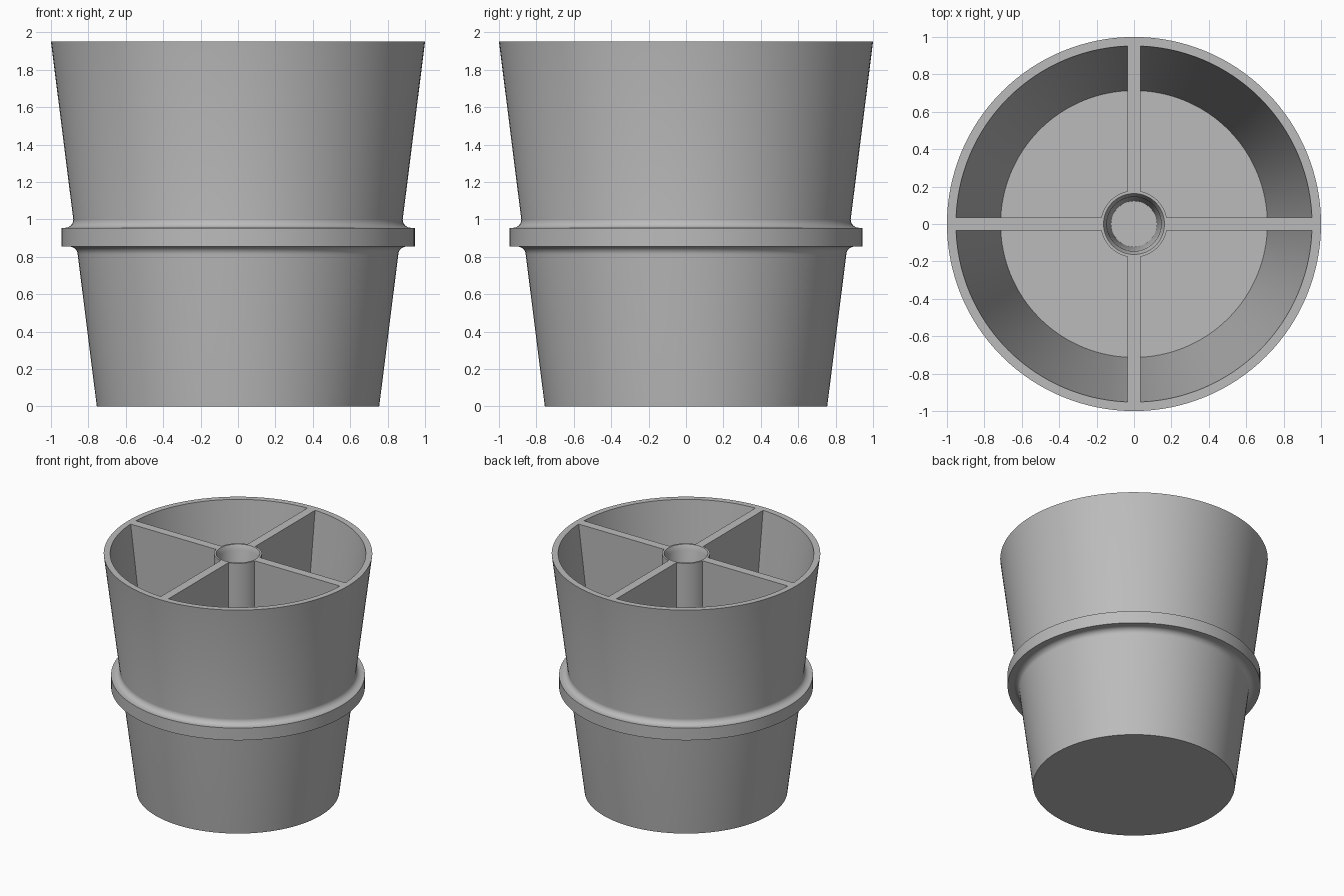
import bpy, bmesh, math
from mathutils import Matrix

if "Cube" in bpy.data.objects:
    bpy.data.objects.remove(bpy.data.objects["Cube"], do_unlink=True)

HEIGHT, FLOOR = 1.95, 0.05
R_BASE, R_TOP, WALL = 0.755, 1.0, 0.048
SEGMENTS = 128

grey = bpy.data.materials.new("plain grey")
grey.use_nodes = True
colour = (0.5, 0.5, 0.5, 1)
grey.diffuse_color = colour
grey.node_tree.nodes["Principled BSDF"].inputs["Base Color"].default_value = colour


def wall_radius(z):
    return R_BASE + (R_TOP - R_BASE) * z / HEIGHT


def finish(name, bm):
    bmesh.ops.recalc_face_normals(bm, faces=bm.faces)
    mesh = bpy.data.meshes.new(name)
    bm.to_mesh(mesh)
    bm.free()
    mesh.materials.append(grey)
    obj = bpy.data.objects.new(name, mesh)
    bpy.context.collection.objects.link(obj)
    bpy.ops.object.select_all(action="DESELECT")
    obj.select_set(True)
    bpy.context.view_layer.objects.active = obj
    bpy.ops.object.shade_smooth_by_angle(angle=math.radians(30))
    return obj


def lathe(name, profile, closed=False):
    """Revolve (radius, height) points around the z axis."""
    bm = bmesh.new()
    verts = [bm.verts.new((r, 0, z)) for r, z in profile]
    edges = [bm.edges.new(pair) for pair in zip(verts, verts[1:])]
    if closed:
        edges.append(bm.edges.new((verts[-1], verts[0])))
    bmesh.ops.spin(bm, geom=verts + edges, cent=(0, 0, 0), axis=(0, 0, 1),
                   angle=math.tau, steps=SEGMENTS, use_merge=False)
    bmesh.ops.remove_doubles(bm, verts=bm.verts, dist=0.0001)
    return finish(name, bm)


def fillet(z_flange, side, radius=0.045, steps=8):
    """Concave quarter round from the flange face to the wall."""
    r_wall = wall_radius(z_flange + side * radius)
    return [(r_wall + radius * (1 - math.cos(a)), z_flange + side * radius * (1 - math.sin(a)))
            for a in (math.pi / 2 * i / steps for i in range(steps + 1))]


# Tapered cup with a filleted flange around the middle
flange_low, flange_high, flange_r = 0.855, 0.955, 0.945
lathe("cup_body",
      [(0, 0), (R_BASE, 0)]
      + fillet(flange_low, -1)
      + [(flange_r, flange_low), (flange_r, flange_high)]
      + fillet(flange_high, 1)[::-1]
      + [(R_TOP, HEIGHT), (R_TOP - WALL, HEIGHT),
         (wall_radius(FLOOR) - WALL, FLOOR), (0, FLOOR)])

# Hollow centre post with a chamfered, tapering bore
lathe("centre_tube",
      [(0.178, FLOOR), (0.178, HEIGHT), (0.163, HEIGHT),
       (0.145, HEIGHT - 0.04), (0.122, FLOOR)], closed=True)

# Four dividing ribs from the post to the wall
half = 0.035
for name, turn in (("left_rib", 0), ("back_rib", 1), ("right_rib", 2), ("front_rib", 3)):
    bm = bmesh.new()
    outline = [(0.168, FLOOR), (wall_radius(FLOOR) - WALL + 0.01, FLOOR),
               (R_TOP - WALL + 0.01, HEIGHT), (0.168, HEIGHT)]
    face = bm.faces.new([bm.verts.new((x, -half, z)) for x, z in outline])
    new = bmesh.ops.extrude_face_region(bm, geom=[face])["geom"]
    bmesh.ops.translate(bm, vec=(0, 2 * half, 0),
                        verts=[v for v in new if isinstance(v, bmesh.types.BMVert)])
    bmesh.ops.rotate(bm, verts=bm.verts, cent=(0, 0, 0),
                     matrix=Matrix.Rotation(turn * math.pi / 2, 3, "Z"))
    finish(name, bm)
